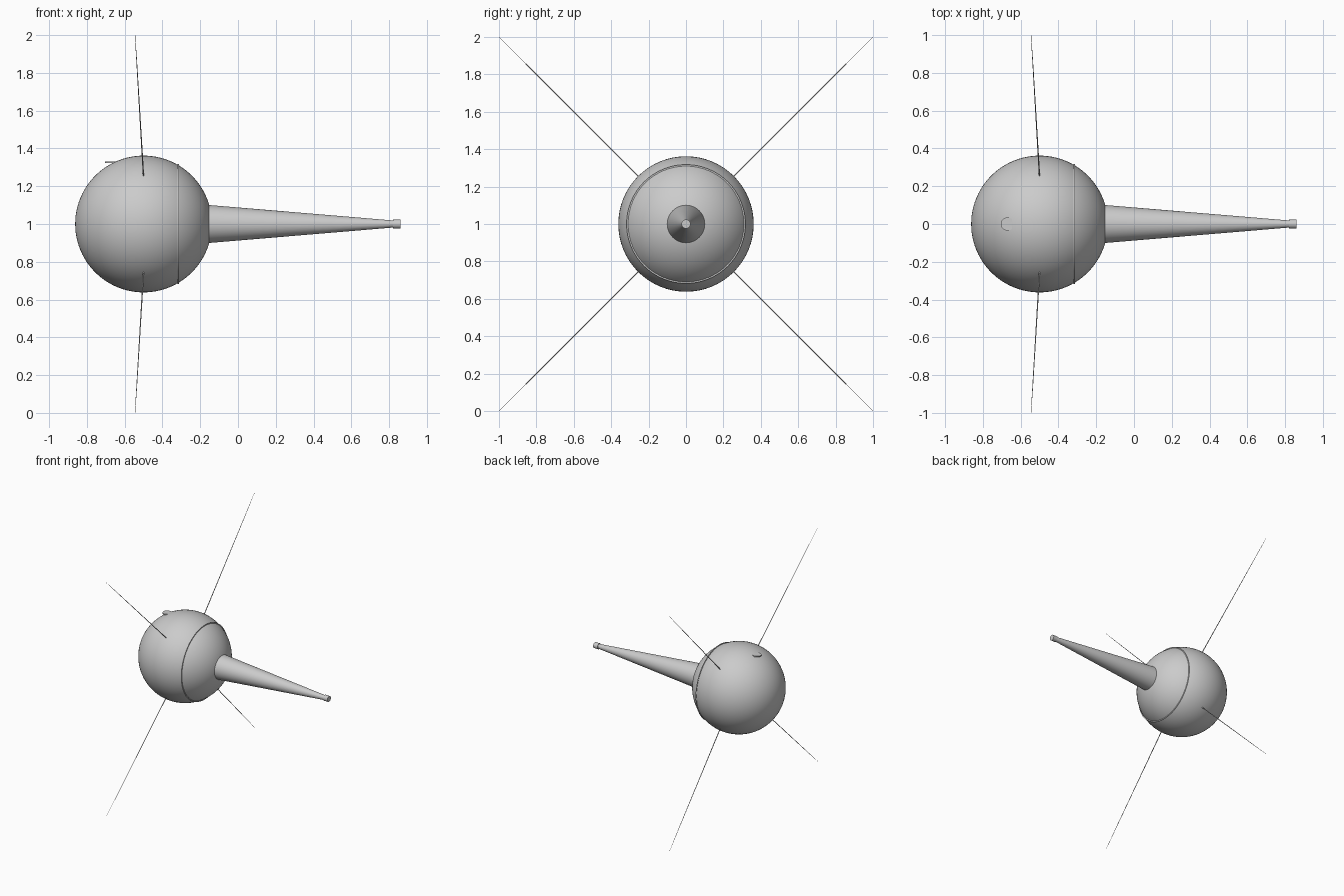
import bpy, math
from mathutils import Vector

if "Cube" in bpy.data.objects:
    bpy.data.objects.remove(bpy.data.objects["Cube"])

metal = bpy.data.materials.new("light_grey_metal")
metal.diffuse_color = (0.6, 0.6, 0.6, 1)
metal.use_nodes = True
metal.node_tree.nodes["Principled BSDF"].inputs["Base Color"].default_value = metal.diffuse_color

CENTRE = Vector((-0.5, 0, 1))
RADIUS = 0.362


def finish(name, smooth=True):
    ob = bpy.context.object
    ob.name = name
    ob.data.materials.append(metal)
    if smooth:
        bpy.ops.object.shade_smooth_by_angle(angle=math.radians(35))
    return ob


def rod(name, a, b, r1, r2, sides=32):
    """Tapered round bar from point a to point b."""
    a, b = Vector(a), Vector(b)
    d = b - a
    bpy.ops.mesh.primitive_cone_add(
        vertices=sides, radius1=r1, radius2=r2, depth=d.length,
        location=(a + b) / 2, rotation=d.to_track_quat('Z', 'Y').to_euler())
    return finish(name)


# Round body with its poles along the long axis
bpy.ops.mesh.primitive_uv_sphere_add(
    segments=64, ring_count=48, radius=RADIUS, location=CENTRE,
    rotation=(0, math.pi / 2, 0))
finish("body_sphere")

# Thin raised seam around the body
rod("seam_ring", (-0.319, 0, 1), (-0.313, 0, 1), 0.318, 0.318, 64)

# Long tapering boom and its end cap
rod("boom", (-0.16, 0, 1), (0.83, 0, 1), 0.101, 0.018, 48)
rod("boom_cap", (0.82, 0, 1), (0.86, 0, 1), 0.024, 0.024, 32)

# Small flat disc on the upper body
rod("top_disc", (-0.67, 0, 1.322), (-0.67, 0, 1.33), 0.035, 0.035, 32)

# Four whip antennas, each a thicker lower part and a fine tip
for sy in (-1, 1):
    for sz in (-1, 1):
        root = Vector((-0.5, 0.25 * sy, 1 + 0.25 * sz))
        joint = Vector((-0.535, 0.84 * sy, 1 + 0.84 * sz))
        tip = Vector((-0.545, 0.999 * sy, 1 + 0.999 * sz))
        rod("antenna_lower", root, joint, 0.0035, 0.002, 8)
        rod("antenna_tip", joint, tip, 0.002, 0.001, 8)
